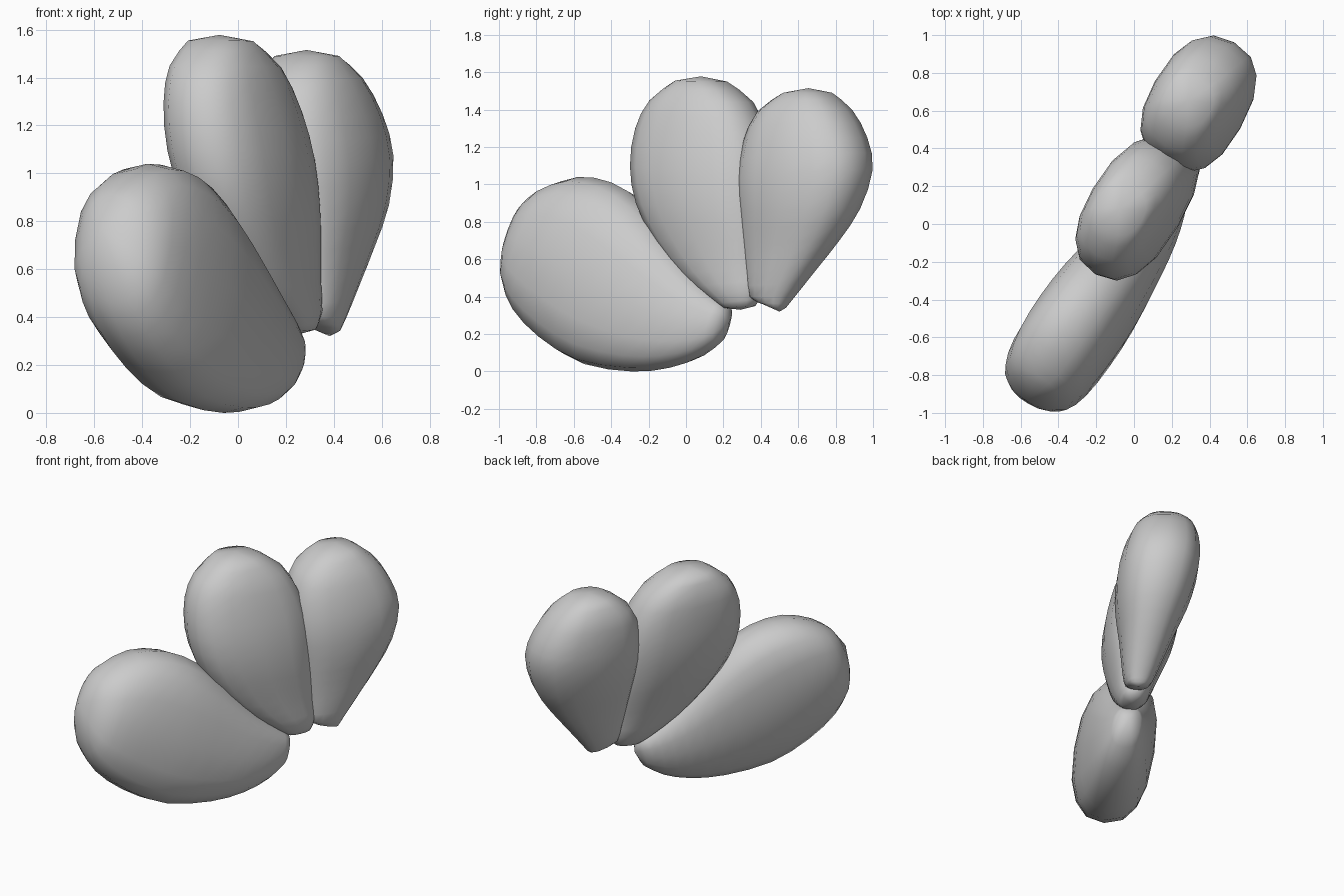
import bpy, bmesh, math
from mathutils import Vector

if "Cube" in bpy.data.objects:
    bpy.data.objects.remove(bpy.data.objects["Cube"])

U = Vector((0.5, 0.866, 0))     # fan direction in plan
V = Vector((0.866, -0.5, 0))    # thickness direction
UP = Vector((0, 0, 1))
SEG = 16


def rounded(x, p=2.45):
    """Slightly boxy ellipse coordinate."""
    return math.copysign(abs(x) ** (2 / p), x)


def refine(st):
    """Insert a smooth midpoint between neighbouring stations."""
    out = [st[0]]
    for k in range(len(st) - 1):
        p0, p1, p2, p3 = (st[max(0, min(len(st) - 1, k + d))] for d in (-1, 0, 1, 2))
        out.append([(9 * (b + c) - a - d) / 16 for a, b, c, d in zip(p0, p1, p2, p3)])
        out.append(p2)
    return out


def petal(name, end, tip, stations, base, lean, yaw=0):
    """Loft rounded rings; each station: side A y,z, side B y,z, half thickness."""
    def place(y, z):
        v = base - lean * z + yaw * y
        return U * ((y + 0.5 * v) / 0.866) + V * v + UP * z

    bm = bmesh.new()
    rings = []
    for ya, za, yb, zb, t in refine(stations):
        c = place((ya + yb) / 2, (za + zb) / 2)
        hz, hy = (zb - za) / 2, (yb - ya) / 2
        h = U * (hy / 0.96) + UP * hz + V * (yaw * hy - lean * hz)
        ring = []
        for i in range(SEG):
            a = 2 * math.pi * i / SEG
            ring.append(bm.verts.new(c + h * rounded(math.cos(a)) + V * t * rounded(math.sin(a))))
        rings.append(ring)
    for r, s in zip(rings, rings[1:]):
        for i in range(SEG):
            j = (i + 1) % SEG
            bm.faces.new((r[i], r[j], s[j], s[i]))
    for pole, ring in ((end, rings[0]), (tip, rings[-1])):
        p = bm.verts.new(place(*pole))
        for i in range(SEG):
            bm.faces.new((p, ring[i], ring[(i + 1) % SEG]))
    bmesh.ops.recalc_face_normals(bm, faces=bm.faces)
    for f in bm.faces:
        f.smooth = True
    me = bpy.data.meshes.new(name)
    bm.to_mesh(me)
    bm.free()
    ob = bpy.data.objects.new(name, me)
    bpy.context.collection.objects.link(ob)


# large low petal at the front
petal("front_petal", (-.935, .77), (.23, .26), [
    (-.84, .91, -.95, .60, .12), (-.75, .98, -.94, .46, .20),
    (-.58, 1.04, -.88, .31, .24), (-.40, 1.01, -.74, .16, .25),
    (-.24, .90, -.54, .04, .24), (-.08, .70, -.28, 0, .205),
    (.04, .54, -.08, .02, .17), (.15, .42, .07, .075, .125),
    (.22, .35, .17, .15, .08)], .105, .11, .05)

# upright middle petal
petal("middle_petal", (.08, 1.578), (.29, .33), [
    (-.05, 1.555, .21, 1.55, .13), (-.195, 1.45, .36, 1.44, .19),
    (-.28, 1.30, .45, 1.25, .22), (-.31, 1.10, .48, 1.05, .23),
    (-.28, .90, .475, .85, .21), (-.18, .70, .46, .70, .17),
    (-.03, .52, .43, .55, .13), (.12, .40, .41, .43, .10),
    (.20, .34, .37, .35, .06)], .13, .15)

# back petal with a narrow foot
petal("back_petal", (.655, 1.515), (.50, .32), [
    (.53, 1.49, .77, 1.49, .13), (.39, 1.39, .88, 1.40, .20),
    (.31, 1.23, .965, 1.25, .24), (.275, 1.03, .995, 1.08, .25),
    (.285, .85, .93, .87, .22), (.30, .68, .82, .70, .17),
    (.32, .53, .70, .55, .13), (.34, .40, .58, .40, .09),
    (.42, .36, .53, .34, .06)], .125, .135)
